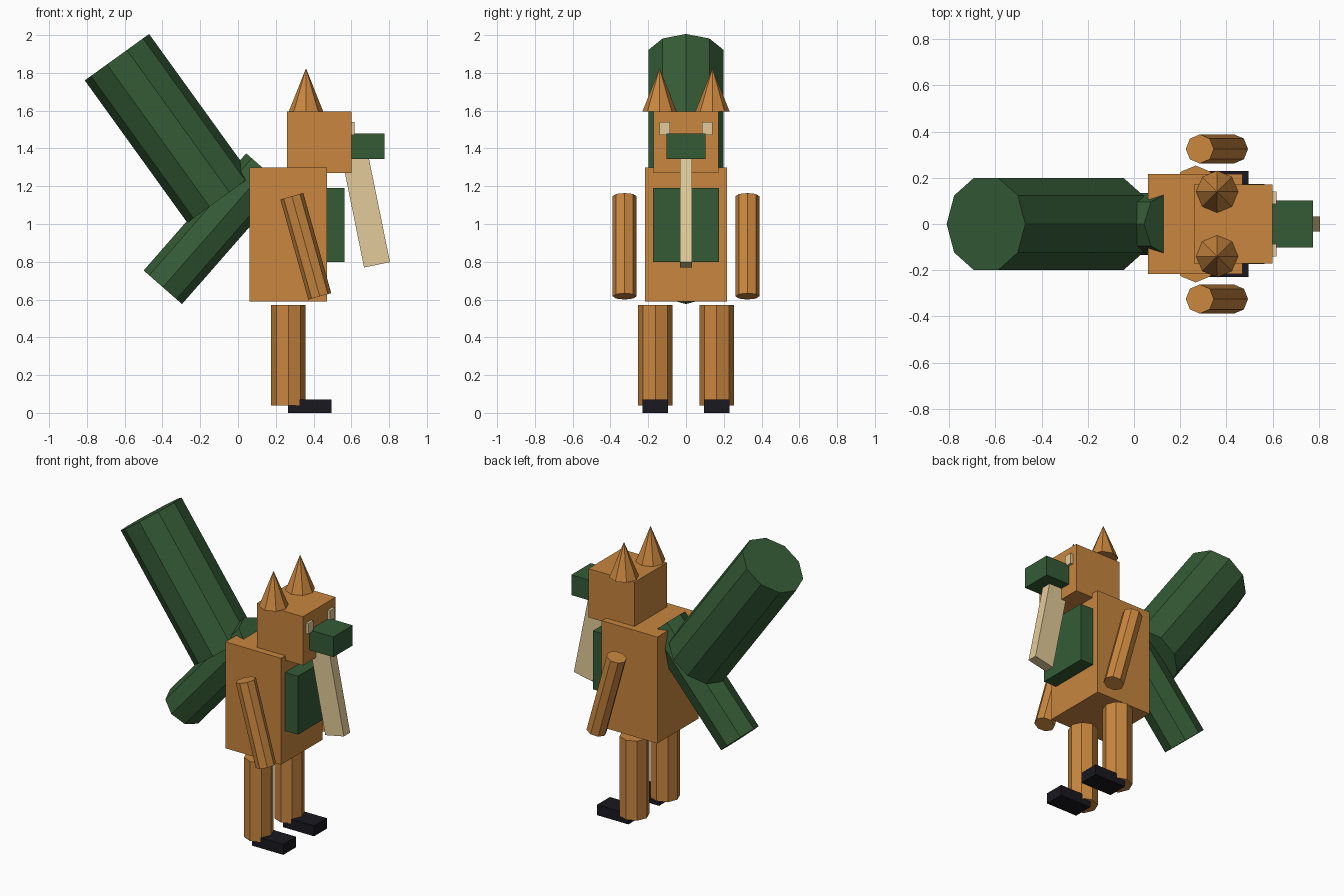
import bpy
from math import atan2, pi
from mathutils import Vector

if "Cube" in bpy.data.objects:
    bpy.data.objects.remove(bpy.data.objects["Cube"])


def material(name, rgb):
    m = bpy.data.materials.new(name)
    m.diffuse_color = (*rgb, 1)
    m.use_nodes = True
    m.node_tree.nodes["Principled BSDF"].inputs["Base Color"].default_value = m.diffuse_color
    return m


ORANGE = material("orange", (0.58, 0.24, 0.05))
GREEN = material("green", (0.035, 0.105, 0.037))
CREAM = material("cream", (0.77, 0.60, 0.32))
BLACK = material("black", (0.009, 0.009, 0.014))


def finish(name, mat):
    ob = bpy.context.object
    ob.name = ob.data.name = name
    ob.data.materials.append(mat)
    return ob


def box(name, mat, x, y, z, tilt=0):
    """Box from (min, max) ranges, optionally tilted about y."""
    ranges = (x, y, z)
    bpy.ops.mesh.primitive_cube_add(
        size=1, location=[(a + b) / 2 for a, b in ranges], rotation=(0, tilt, 0))
    ob = finish(name, mat)
    ob.scale = [b - a for a, b in ranges]
    return ob


def rod(name, mat, start, end, radius, sides, tip=None):
    """Prism (or cone) between two points lying in an xz plane."""
    a, b = Vector(start), Vector(end)
    d = b - a
    bpy.ops.mesh.primitive_cone_add(
        vertices=sides, radius1=radius, radius2=radius if tip is None else tip,
        depth=d.length, location=(a + b) / 2, rotation=(0, 0, pi / 2))
    ob = finish(name, mat)
    # put a corner on the x axis, then lean about y
    bpy.ops.object.transform_apply(location=False, rotation=True, scale=False)
    ob.rotation_euler = (0, atan2(d.x, d.z), 0)
    return ob


# Body and head
box("torso", ORANGE, (0.06, 0.47), (-0.217, 0.217), (0.59, 1.30))
box("belly", GREEN, (0.40, 0.565), (-0.174, 0.174), (0.80, 1.19))
box("head", ORANGE, (0.26, 0.60), (-0.172, 0.172), (1.27, 1.595))
box("snout", GREEN, (0.55, 0.775), (-0.102, 0.102), (1.345, 1.48))

# Hanging beard, leaning forward from under the snout
bottom, top = Vector((0.736, 0, 0.784)), Vector((0.613, 0, 1.39))
mid, span = (bottom + top) / 2, (top - bottom).length
box("beard", CREAM, (mid.x - 0.07, mid.x + 0.07), (-0.033, 0.033),
    (mid.z - span / 2, mid.z + span / 2),
    atan2(top.x - bottom.x, top.z - bottom.z))

# Paired parts
for side, s in (("right", -1), ("left", 1)):
    ye, yl, ya, yf = s * 0.14, s * 0.162, s * 0.325, s * 0.113
    rod(f"{side}_ear", ORANGE, (0.36, ye, 1.595), (0.36, ye, 1.825), 0.091, 8, tip=0)
    box(f"{side}_eye", CREAM, (0.58, 0.617), (yf - 0.027, yf + 0.027), (1.47, 1.54))
    rod(f"{side}_arm", ORANGE, (0.433, ya, 0.617), (0.285, ya, 1.147), 0.063, 8)
    rod(f"{side}_leg", ORANGE, (0.267, yl, 0.04), (0.267, yl, 0.57), 0.091, 8)
    box(f"{side}_foot", BLACK, (0.265, 0.495), (yl - 0.067, yl + 0.067), (0, 0.07))

# Tail: a slim lower section and a thick raised section
rod("tail_base", GREEN, (-0.398, 0, 0.665), (0.145, 0, 1.285), 0.135, 8)
rod("tail_brush", GREEN, (-0.098, 0, 1.13), (-0.641, 0, 1.883), 0.21, 10)
